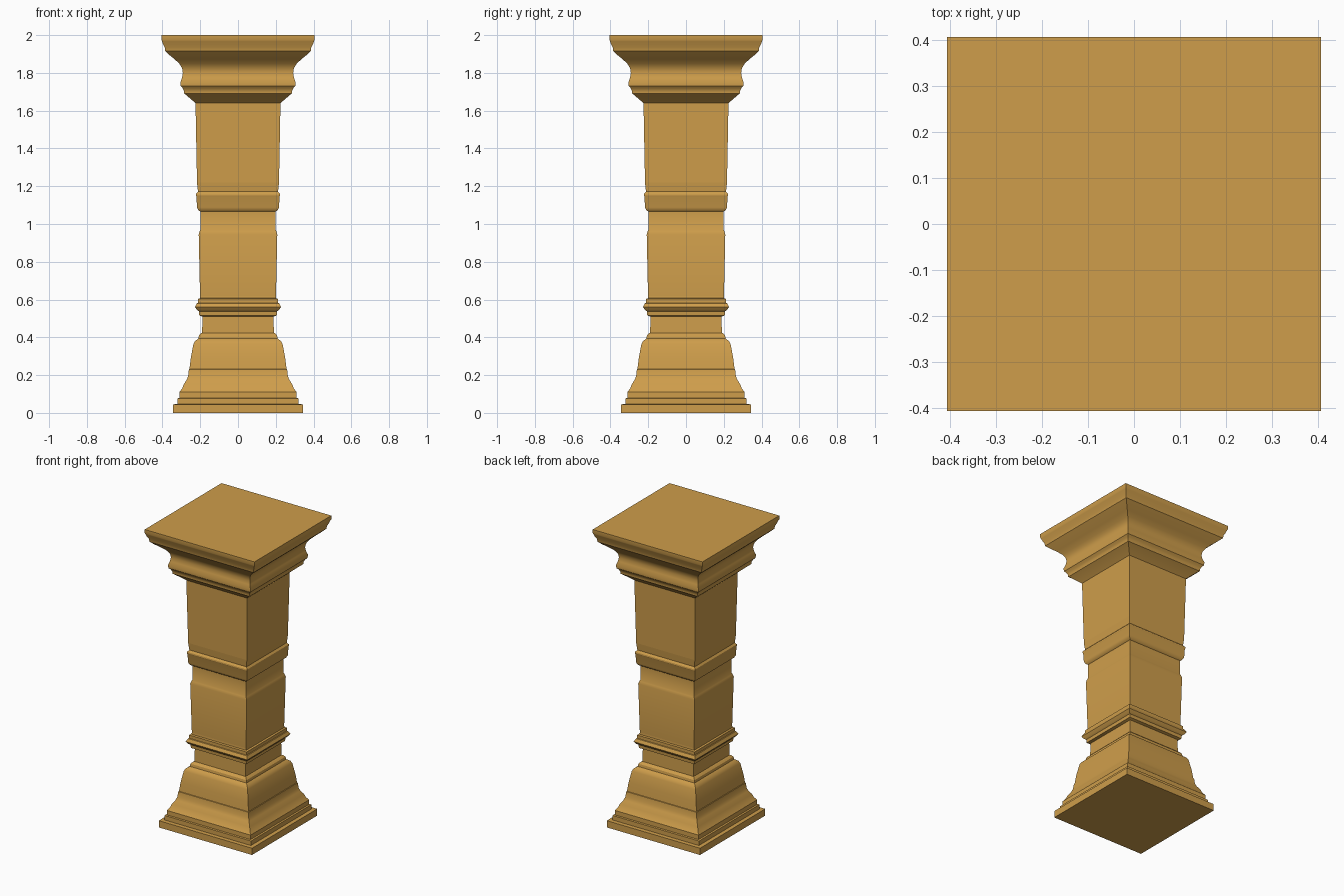
import bpy, bmesh, math


def square_part(name, profile, mat, cap_bottom=False, cap_top=False):
    """Loft a square cross-section through (half_width, z) profile points."""
    bm = bmesh.new()
    rings = []
    for r, z in profile:
        rings.append([bm.verts.new((sx * r, sy * r, z))
                      for sx, sy in ((-1, -1), (1, -1), (1, 1), (-1, 1))])
    for a, b in zip(rings, rings[1:]):
        for i in range(4):
            j = (i + 1) % 4
            bm.faces.new((a[i], a[j], b[j], b[i]))
    if cap_bottom:
        bm.faces.new(rings[0][::-1])
    if cap_top:
        bm.faces.new(rings[-1])
    mesh = bpy.data.meshes.new(name)
    bm.to_mesh(mesh)
    bm.free()
    mesh.materials.append(mat)
    obj = bpy.data.objects.new(name, mesh)
    bpy.context.collection.objects.link(obj)
    bpy.ops.object.select_all(action='DESELECT')
    obj.select_set(True)
    bpy.context.view_layer.objects.active = obj
    bpy.ops.object.shade_smooth_by_angle(angle=math.radians(30))
    return obj


stone = bpy.data.materials.new("ochre_stone")
stone.diffuse_color = (0.62, 0.34, 0.07, 1)

# stepped plinth and flared foot
base = [(0.345, 0), (0.345, 0.045), (0.32, 0.047), (0.32, 0.077), (0.31, 0.08),
        (0.31, 0.11), (0.295, 0.13), (0.288, 0.15), (0.272, 0.175), (0.264, 0.195),
        (0.26, 0.23), (0.257, 0.232), (0.25, 0.29), (0.236, 0.365), (0.228, 0.38),
        (0.21, 0.393)]

# neck with ring moulding
neck = [(0.21, 0.393), (0.207, 0.41), (0.198, 0.42), (0.19, 0.424), (0.188, 0.51),
        (0.205, 0.516), (0.207, 0.538), (0.217, 0.545), (0.228, 0.56),
        (0.218, 0.58), (0.213, 0.582), (0.213, 0.603), (0.202, 0.607), (0.201, 0.62)]

# lower shaft, widening slightly upward, with a recessed band
lower_shaft = [(0.201, 0.62), (0.208, 0.945), (0.203, 0.962), (0.199, 0.97),
               (0.199, 1.065)]

# collar moulding between the shafts
collar = [(0.199, 1.065), (0.21, 1.073), (0.217, 1.088), (0.22, 1.145), (0.223, 1.152),
          (0.222, 1.16), (0.212, 1.172), (0.214, 1.19), (0.217, 1.22)]

# upper shaft
upper_shaft = [(0.217, 1.22), (0.225, 1.64)]

# capital with cove and stepped slab
capital = [(0.225, 1.64), (0.277, 1.685), (0.285, 1.69), (0.285, 1.702), (0.292, 1.718),
           (0.303, 1.73), (0.305, 1.75), (0.296, 1.775), (0.292, 1.80), (0.296, 1.825),
           (0.31, 1.848), (0.335, 1.872), (0.36, 1.892), (0.385, 1.915), (0.388, 1.935),
           (0.396, 1.95), (0.402, 1.967), (0.406, 1.975), (0.406, 2.0)]

square_part("base", base, stone, cap_bottom=True)
square_part("neck", neck, stone)
square_part("lower_shaft", lower_shaft, stone)
square_part("collar", collar, stone)
square_part("upper_shaft", upper_shaft, stone)
square_part("capital", capital, stone, cap_top=True)
